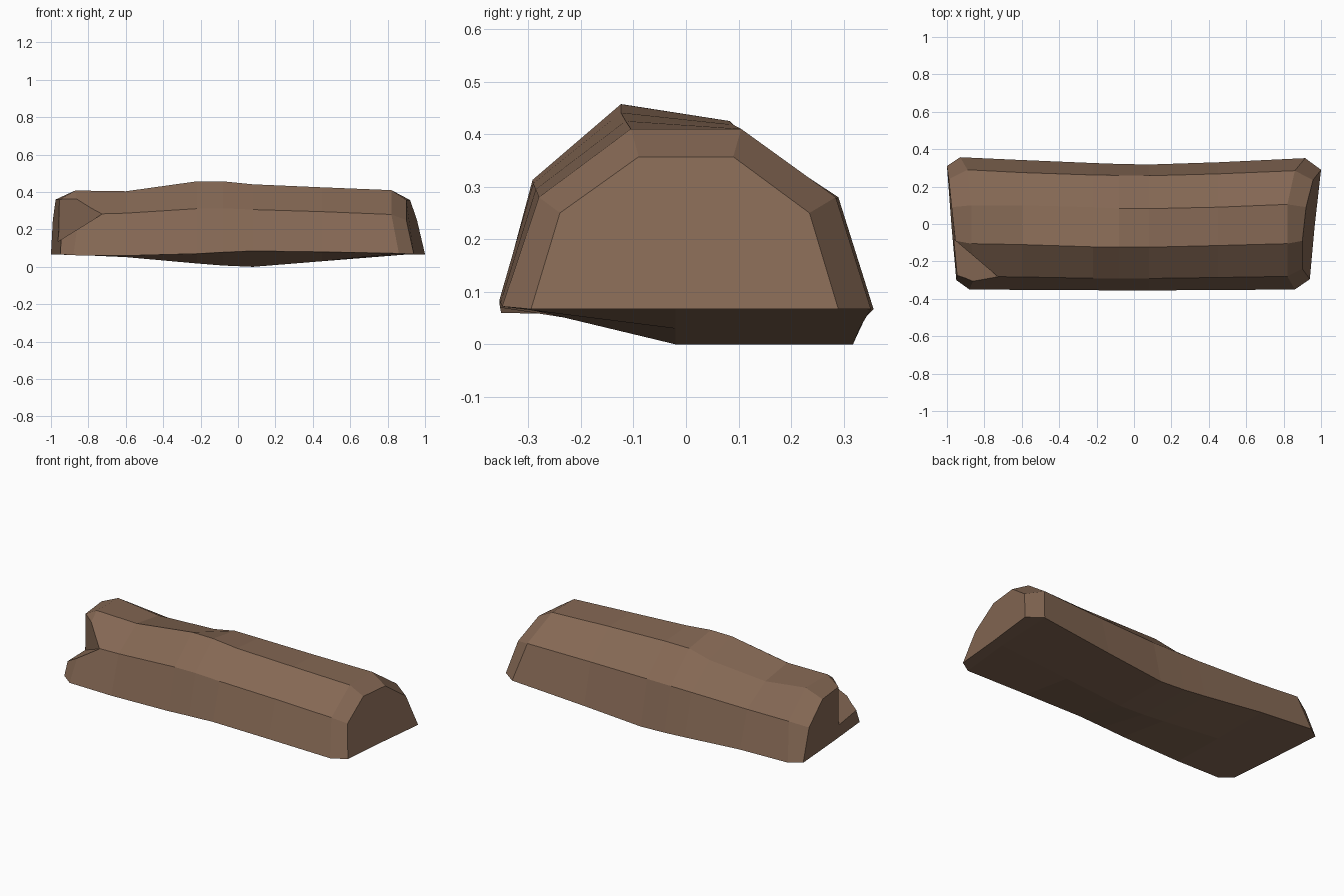
import bpy, bmesh

if "Cube" in bpy.data.objects:
    bpy.data.objects.remove(bpy.data.objects["Cube"])

brown = bpy.data.materials.new("brown stone")
brown.diffuse_color = (0.235, 0.139, 0.089, 1)
brown.use_nodes = True
brown.node_tree.nodes["Principled BSDF"].inputs["Base Color"].default_value = brown.diffuse_color


def mesh_object(name, bm):
    bmesh.ops.recalc_face_normals(bm, faces=bm.faces)
    mesh = bpy.data.meshes.new(name)
    bm.to_mesh(mesh)
    bm.free()
    mesh.materials.append(brown)
    obj = bpy.data.objects.new(name, mesh)
    bpy.context.collection.objects.link(obj)
    return obj


# Seven edges run along the slab: front bottom, front shoulder, front ridge,
# back ridge, back shoulder, back bottom, underside keel
left_cap = [(-.95, -.30, .067), (-.94, -.24, .25), (-.955, -.09, .36),
            (-.975, .09, .36), (-.99, .24, .25), (-1, .31, .067), (-.975, -.02, .067)]
left_ring = [(-.88, -.35, .062), (-.85, -.28, .28), (-.87, -.105, .408),
             (-.87, .10, .405), (-.89, .29, .28), (-.93, .357, .067), (-.92, -.02, .066)]
right_ring = [(.86, -.35, .072), (.82, -.28, .28), (.82, -.105, .41),
              (.82, .105, .41), (.86, .285, .28), (.915, .352, .067), (.90, -.02, .067)]
right_cap = [(.94, -.295, .067), (.90, -.24, .25), (.90, -.09, .357),
             (.92, .09, .357), (.957, .235, .25), (1, .29, .067), (.965, -.02, .067)]

# Stations between the ends, with y and z of each edge
stations = [-.6, -.22, -.08, .08, .45]
ys = [(-.352, -.354, -.355, -.355, -.353), (-.283, -.29, -.292, -.291, -.286),
      (-.11, -.122, -.124, -.124, -.115), (.10, .09, .083, .082, .09),
      (.275, .262, .26, .258, .268), (.342, .326, .321, .318, .33),
      (-.02, -.02, -.02, -.02, -.02)]
zs = [(.06, .07, .078, .085, .08), (.287, .311, .313, .306, .295),
      (.404, .457, .457, .441, .425), (.372, .395, .425, .425, .418),
      (.27, .265, .265, .265, .272), (.052, .018, .007, .0, .03),
      (.052, .018, .007, .0, .03)]
middle = [[(x, ys[r][i], zs[r][i]) for r in range(7)] for i, x in enumerate(stations)]

# Slab lofted through the rings and capped
bm = bmesh.new()
rings = [[bm.verts.new(p) for p in ring]
         for ring in [left_cap, left_ring, *middle, right_ring, right_cap]]
for a, b in zip(rings, rings[1:]):
    for i in range(7):
        j = (i + 1) % 7
        bm.faces.new((a[i], a[j], b[j], b[i]))
bm.faces.new(rings[0])
bm.faces.new(rings[-1])
slab = mesh_object("rock_slab", bm)

# Chipped front left corner: wedge with upright wall and sloping floor
bm = bmesh.new()
corners = [(-1.13, .06), (-.53, -.45), (-1.3, -.6)]
low = [bm.verts.new((x, y, .28 + .62 * (x + .73))) for x, y in corners]
high = [bm.verts.new((x, y, .6)) for x, y in corners]
bm.faces.new(low)
bm.faces.new(high)
for i in range(3):
    j = (i + 1) % 3
    bm.faces.new((low[i], low[j], high[j], high[i]))
cutter = mesh_object("chip_cutter", bm)
cutter.hide_render = True

cut = slab.modifiers.new("chip", 'BOOLEAN')
cut.operation = 'DIFFERENCE'
cut.solver = 'EXACT'
cut.object = cutter
bpy.context.view_layer.objects.active = slab
bpy.ops.object.modifier_apply(modifier=cut.name)
bpy.data.objects.remove(cutter)
